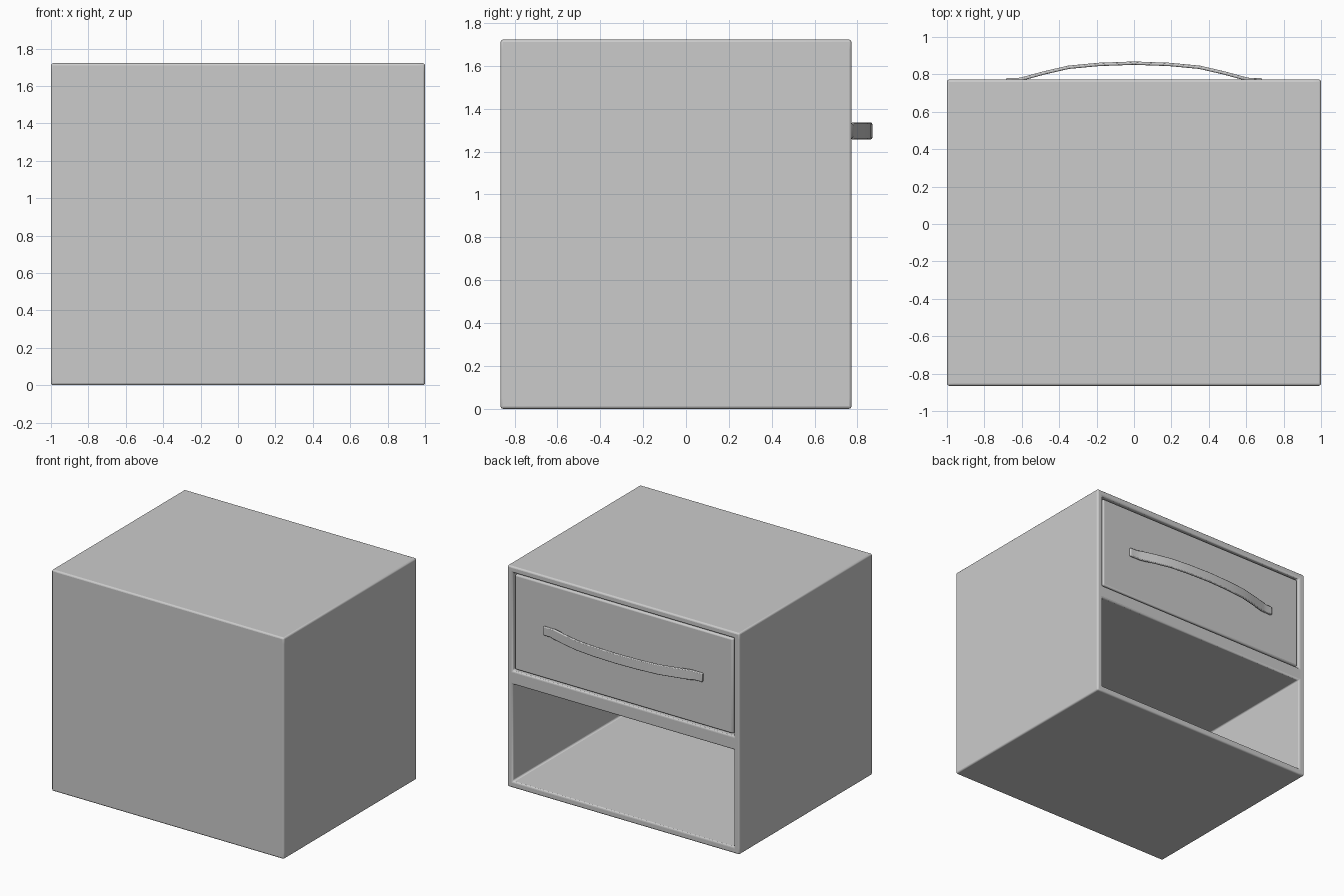
import bpy, bmesh, math
from mathutils import Vector

if "Cube" in bpy.data.objects:
    bpy.data.objects.remove(bpy.data.objects["Cube"])

X, Y0, Y1, H = 1.0, -0.865, 0.772, 1.722   # cabinet extents
IX = 0.952                                  # inner half width
LOWER = (0.05, 0.805)                       # open shelf heights
UPPER = (0.91, 1.674)                       # drawer bay heights


def box_bm(lo, hi):
    bm = bmesh.new()
    bmesh.ops.create_cube(bm, size=1)
    for v in bm.verts:
        v.co = Vector([lo[i] if v.co[i] < 0 else hi[i] for i in range(3)])
    return bm


def sink(bm, faces, depth):
    """Push a set of faces inward along -y to form a cavity."""
    out = bmesh.ops.extrude_face_region(bm, geom=faces)["geom"]
    verts = [g for g in out if isinstance(g, bmesh.types.BMVert)]
    bmesh.ops.translate(bm, verts=verts, vec=depth)
    old = [f for f in faces if f.is_valid]
    bmesh.ops.delete(bm, geom=old, context='FACES')


def finish(bm, name, bevel, segments=3):
    bmesh.ops.recalc_face_normals(bm, faces=bm.faces)
    me = bpy.data.meshes.new(name)
    bm.to_mesh(me)
    bm.free()
    ob = bpy.data.objects.new(name, me)
    bpy.context.collection.objects.link(ob)
    m = ob.modifiers.new("round_edges", 'BEVEL')
    m.width, m.segments = bevel, segments
    m.limit_method, m.angle_limit = 'ANGLE', math.radians(40)
    bpy.context.view_layer.objects.active = ob
    ob.select_set(True)
    bpy.ops.object.shade_smooth_by_angle(angle=math.radians(40))
    ob.select_set(False)
    return ob


# cabinet: one shell with two bays opening towards +y
bm = box_bm((-X, Y0, 0), (X, Y1, H))
cuts = [((s * IX, 0, 0), (1, 0, 0)) for s in (-1, 1)]
cuts += [((0, 0, z), (0, 0, 1)) for z in LOWER + UPPER]
for co, no in cuts:
    bmesh.ops.bisect_plane(bm, geom=bm.verts[:] + bm.edges[:] + bm.faces[:],
                           plane_co=co, plane_no=no)
for z0, z1 in (LOWER, UPPER):
    bay = []
    for f in bm.faces:
        c = f.calc_center_median()
        if c.y > Y1 - 1e-4 and abs(c.x) < IX and z0 < c.z < z1:
            bay.append(f)
    sink(bm, bay, (0, -(Y1 - Y0 - 0.048), 0))
finish(bm, "cabinet", 0.012)

# drawer front, a close fit in the upper bay
GAP = 0.012
FRONT = 0.764
finish(box_bm((-IX + GAP, FRONT - 0.05, UPPER[0] + GAP),
              (IX - GAP, FRONT, UPPER[1] - GAP)), "drawer_front", 0.012)

# drawer tray behind the front, open at the top
bm = box_bm((-0.92, -0.75, 0.93), (0.92, FRONT - 0.05, 1.55))
bm.faces.ensure_lookup_table()
top = [max(bm.faces, key=lambda f: f.calc_center_median().z)]
bmesh.ops.inset_region(bm, faces=top, thickness=0.03)
sink(bm, top, (0, 0, -0.59))
finish(bm, "drawer_tray", 0.004, 1)

# handle: bowed flat strap with end tabs; right half listed as (x, y centre)
half = [(0.19, 0.853), (0.35, 0.838), (0.48, 0.808), (0.59, 0.778), (0.62, 0.772), (0.685, 0.770)]
path = [(-x, y) for x, y in reversed(half)] + [(0.0, 0.860)] + half
ZC, HH, TH = 1.296, 0.039, 0.009
bm = bmesh.new()
rings = []
for i, (x, y) in enumerate(path):
    a, b = path[max(i - 1, 0)], path[min(i + 1, len(path) - 1)]
    t = Vector((b[0] - a[0], b[1] - a[1])).normalized()
    n = Vector((-t.y, t.x, 0)) * TH
    hh = HH if abs(x) < 0.6 else HH * 0.88
    c = Vector((x, y, ZC))
    rings.append([bm.verts.new(c + n * s + Vector((0, 0, hh * u)))
                  for s, u in ((-1, -1), (1, -1), (1, 1), (-1, 1))])
for r, q in zip(rings, rings[1:]):
    for k in range(4):
        bm.faces.new((r[k], r[(k + 1) % 4], q[(k + 1) % 4], q[k]))
bm.faces.new(rings[0])
bm.faces.new(rings[-1][::-1])
finish(bm, "handle", 0.006, 2)
